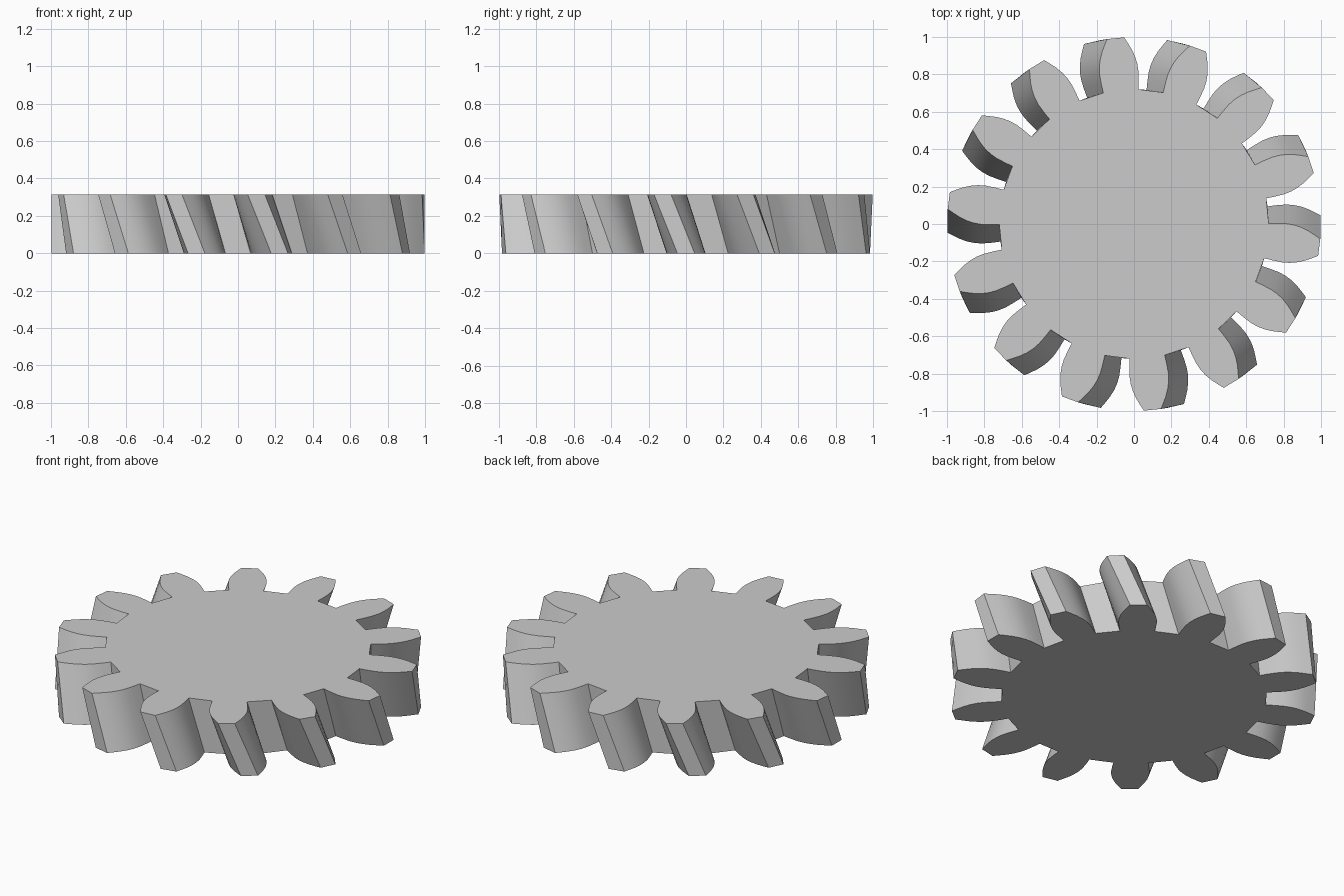
import bpy, bmesh
from math import radians, tau
from mathutils import Matrix, Vector

cube = bpy.data.objects.get("Cube")
if cube:
    bpy.data.objects.remove(cube, do_unlink=True)

TEETH = 14
HEIGHT = 0.313
TWIST = radians(-7.2)  # turn of the top face relative to the bottom

# Half of one tooth pointing along +x: (distance from axis, half width)
FLANK = [(0.714, 0.094), (0.76, 0.1), (0.81, 0.104), (0.85, 0.102),
         (0.89, 0.094), (0.93, 0.08), (0.965, 0.063), (0.998, 0.046)]


def gear_outline(turn, z):
    """Closed outline of the gear at one height, counter-clockwise."""
    tooth = [(x, -y) for x, y in FLANK] + [(x, y) for x, y in reversed(FLANK)]
    points = []
    for i in range(TEETH):
        rotation = Matrix.Rotation(tau * i / TEETH + turn, 3, 'Z')
        points += [rotation @ Vector((x, y, z)) for x, y in tooth]
    return points


# Gear body: bottom and top outlines joined by slanted walls
bm = bmesh.new()
bottom = [bm.verts.new(p) for p in gear_outline(0, 0)]
top = [bm.verts.new(p) for p in gear_outline(TWIST, HEIGHT)]
count = len(bottom)
for i in range(count):
    j = (i + 1) % count
    bm.faces.new((bottom[i], bottom[j], top[j], top[i]))
bm.faces.new(top)
bm.faces.new(bottom[::-1])
bmesh.ops.recalc_face_normals(bm, faces=bm.faces)

mesh = bpy.data.meshes.new("helical_gear")
bm.to_mesh(mesh)
bm.free()
gear = bpy.data.objects.new("helical_gear", mesh)
bpy.context.collection.objects.link(gear)

# Plain grey metal
grey = bpy.data.materials.new("plain_grey")
grey.use_nodes = True
colour = (0.6, 0.6, 0.6, 1)
grey.diffuse_color = colour
grey.node_tree.nodes["Principled BSDF"].inputs["Base Color"].default_value = colour
mesh.materials.append(grey)

# Smooth flanks, crisp tooth edges
bpy.ops.object.select_all(action='DESELECT')
gear.select_set(True)
bpy.context.view_layer.objects.active = gear
bpy.ops.object.shade_smooth_by_angle(angle=radians(30))
